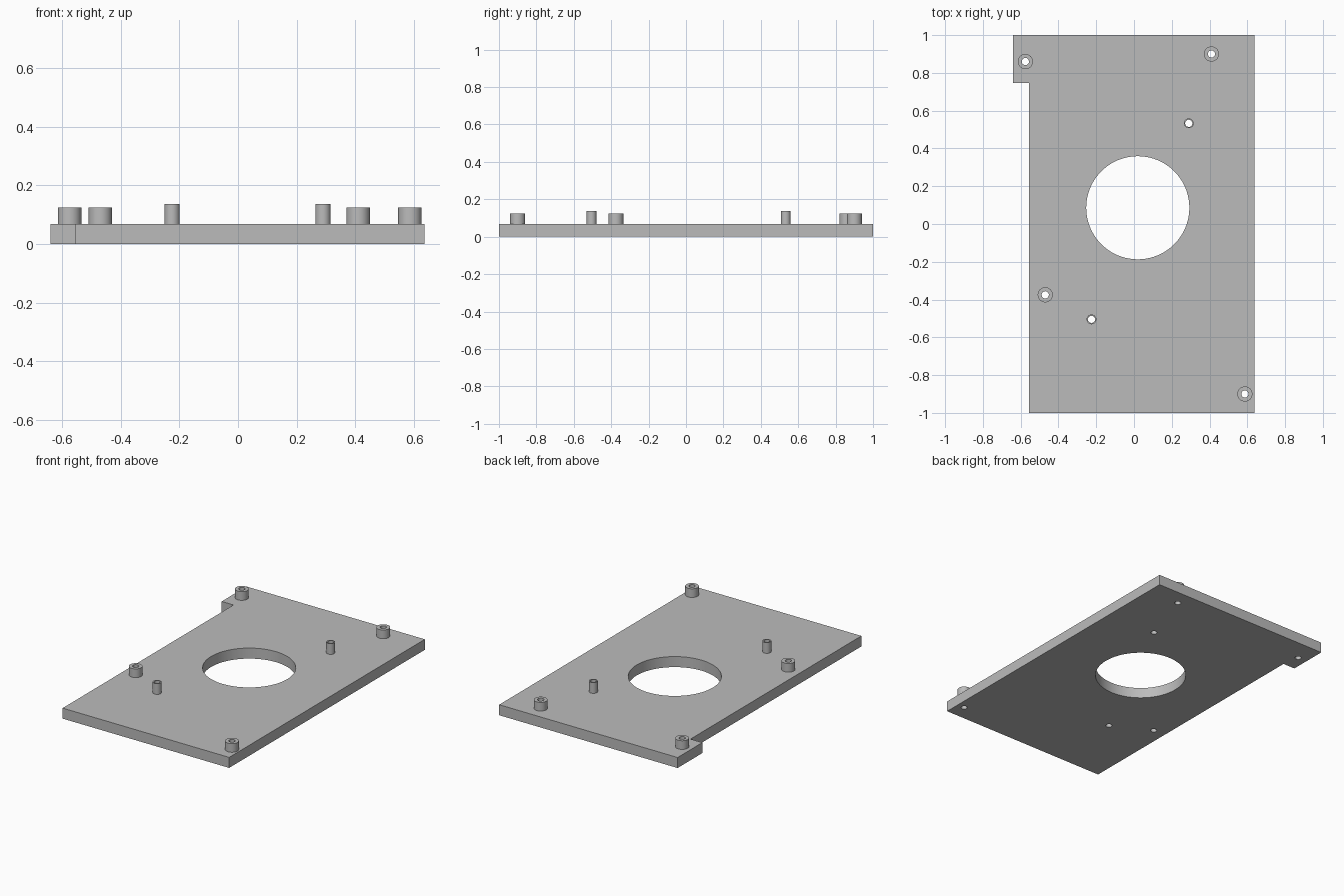
import bpy, bmesh, math

cube = bpy.data.objects.get("Cube")
if cube:
    bpy.data.objects.remove(cube, do_unlink=True)

# One plain grey for every part
grey = bpy.data.materials.new("plain grey")
grey.use_nodes = True
colour = (0.5, 0.5, 0.5, 1)
grey.diffuse_color = colour
grey.node_tree.nodes["Principled BSDF"].inputs["Base Color"].default_value = colour


def circle(x, y, r, n):
    return [(x + r * math.cos(math.tau * i / n), y + r * math.sin(math.tau * i / n))
            for i in range(n)]


def slab(name, loops, bottom, top):
    """Extrude a filled outline with holes between two heights."""
    curve = bpy.data.curves.new(name + " outline", 'CURVE')
    curve.dimensions = '2D'
    curve.fill_mode = 'BOTH'
    curve.extrude = (top - bottom) / 2
    for loop in loops:
        spline = curve.splines.new('POLY')
        spline.points.add(len(loop) - 1)
        for point, (x, y) in zip(spline.points, loop):
            point.co = (x, y, 0, 1)
        spline.use_cyclic_u = True
    helper = bpy.data.objects.new(name + " helper", curve)
    bpy.context.collection.objects.link(helper)
    bpy.context.view_layer.update()
    graph = bpy.context.evaluated_depsgraph_get()
    mesh = bpy.data.meshes.new_from_object(helper.evaluated_get(graph))
    bpy.data.objects.remove(helper, do_unlink=True)
    bpy.data.curves.remove(curve)

    # Weld caps to walls, lift into place and keep the rims sharp
    bm = bmesh.new()
    bm.from_mesh(mesh)
    bmesh.ops.remove_doubles(bm, verts=bm.verts, dist=0.0001)
    bmesh.ops.translate(bm, verts=bm.verts, vec=(0, 0, (bottom + top) / 2))
    bmesh.ops.recalc_face_normals(bm, faces=bm.faces)
    for face in bm.faces:
        face.smooth = abs(face.normal.z) < 0.5
        face.material_index = 0
    for edge in bm.edges:
        edge.smooth = len(edge.link_faces) == 2 and edge.calc_face_angle(0) < 0.6
    bm.to_mesh(mesh)
    bm.free()
    mesh.name = name
    mesh.materials.clear()
    mesh.materials.append(grey)
    obj = bpy.data.objects.new(name, mesh)
    bpy.context.collection.objects.link(obj)
    return obj


THICK = 0.068
standoffs = [(-0.575, 0.86), (0.41, 0.90), (-0.47, -0.375), (0.587, -0.90)]
pins = [(0.29, 0.533), (-0.225, -0.505)]

# Base plate with corner tab, large opening and through holes
outline = [(-0.555, -1), (0.637, -1), (0.637, 1), (-0.64, 1), (-0.64, 0.747), (-0.555, 0.747)]
holes = [circle(0.02, 0.086, 0.273, 96)]
holes += [circle(x, y, 0.019, 32) for x, y in standoffs + pins]
slab("base_plate", [outline] + holes, 0, THICK)

# Hollow standoffs and taller thin-walled pins
for label, places, radius, top in (("standoff", standoffs, 0.04, 0.124),
                                   ("locating_pin", pins, 0.026, 0.137)):
    for i, (x, y) in enumerate(places, 1):
        slab(f"{label}_{i}", [circle(x, y, radius, 32), circle(x, y, 0.019, 32)], THICK, top)
